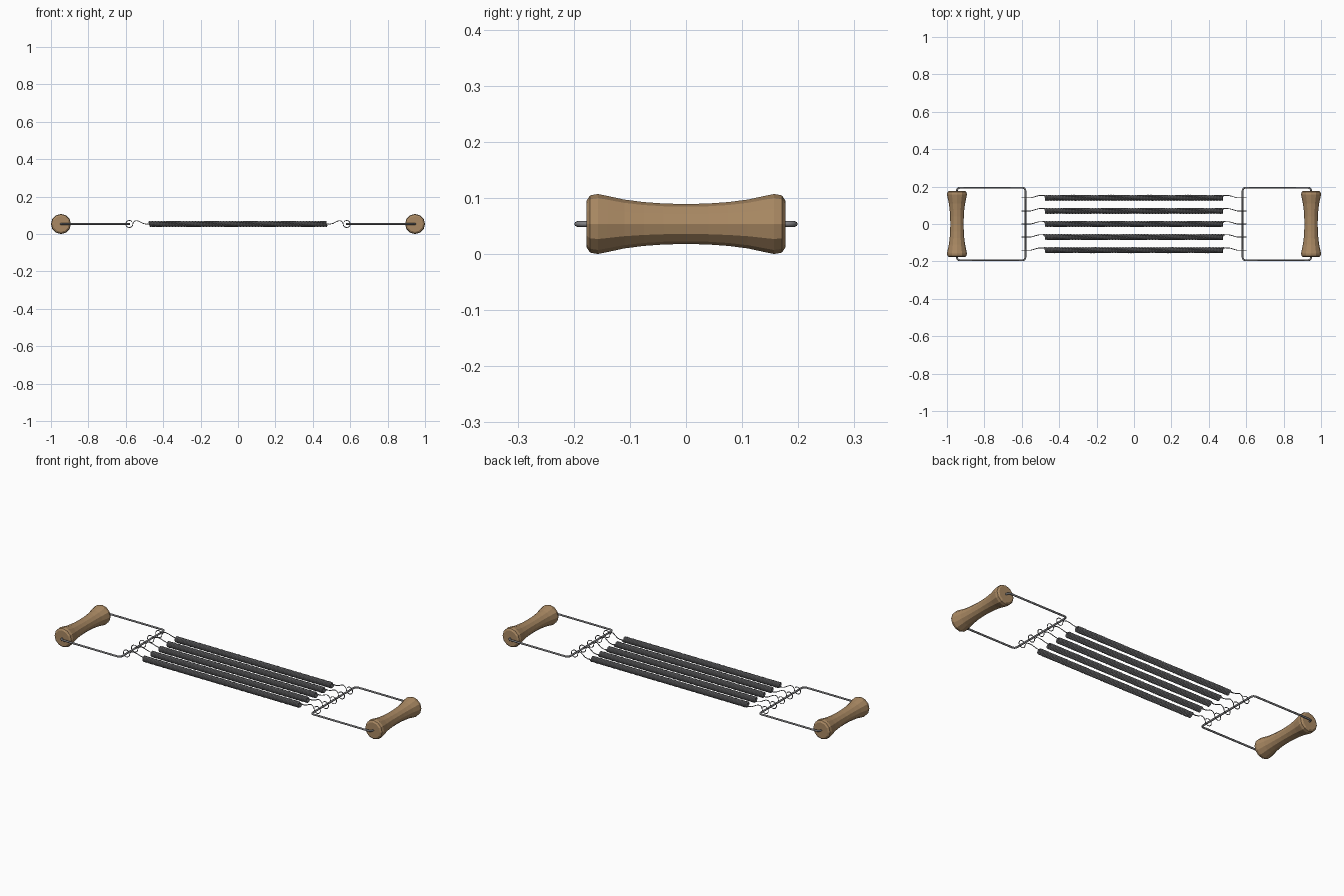
import bpy, bmesh, math
from mathutils import Vector

if "Cube" in bpy.data.objects:
    bpy.data.objects.remove(bpy.data.objects["Cube"])

ZC = 0.0535      # height of the common mid plane
HX = 0.9465      # handle axis distance from the middle


def material(name, rgb):
    m = bpy.data.materials.new(name)
    m.diffuse_color = (*rgb, 1)
    m.use_nodes = True
    m.node_tree.nodes["Principled BSDF"].inputs["Base Color"].default_value = m.diffuse_color
    return m


WOOD = material("wood", (0.40, 0.25, 0.125))
STEEL = material("grey steel", (0.22, 0.22, 0.23))


def add_mesh(name, bm, mat, smooth=False):
    me = bpy.data.meshes.new(name)
    bmesh.ops.recalc_face_normals(bm, faces=bm.faces)
    for f in bm.faces:
        f.smooth = smooth
    bm.to_mesh(me)
    bm.free()
    me.materials.append(mat)
    ob = bpy.data.objects.new(name, me)
    bpy.context.collection.objects.link(ob)
    return ob


def tube(name, pts, radius, sides, closed=False):
    """Sweep a round wire along a list of points; radius is a function of the point."""
    pts = [Vector(p) for p in pts]
    n = len(pts)
    bm = bmesh.new()
    rings, normal = [], Vector((0, 0, 1))
    for i, p in enumerate(pts):
        a = pts[i - 1] if closed or i else p
        b = pts[(i + 1) % n] if closed or i < n - 1 else p
        t = (b - a).normalized()
        normal = (normal - t * normal.dot(t)).normalized()
        side = t.cross(normal)
        r = radius(p)
        rings.append([bm.verts.new(p + r * (math.cos(k * math.tau / sides) * normal
                                            + math.sin(k * math.tau / sides) * side))
                      for k in range(sides)])
    for i in range(n if closed else n - 1):
        r0, r1 = rings[i], rings[(i + 1) % n]
        for k in range(sides):
            j = (k + 1) % sides
            bm.faces.new((r0[k], r0[j], r1[j], r1[k]))
    if not closed:
        bm.faces.new(rings[0])
        bm.faces.new(rings[-1])
    return add_mesh(name, bm, STEEL, True)


# Waisted wooden grips: half profile (distance along axis, radius)
half = [(0, 0.0355), (0.04, 0.0365), (0.075, 0.039), (0.11, 0.0435), (0.14, 0.050),
        (0.157, 0.0535), (0.171, 0.051), (0.177, 0.042)]
profile = [(-y, r) for y, r in reversed(half[1:])] + half


def handle(name, x):
    bm = bmesh.new()
    n = 12
    rings = [[bm.verts.new((x + r * math.cos(k * math.tau / n), y,
                            ZC + r * math.sin(k * math.tau / n))) for k in range(n)]
             for y, r in profile]
    for r0, r1 in zip(rings, rings[1:]):
        for k in range(n):
            j = (k + 1) % n
            bm.faces.new((r0[k], r0[j], r1[j], r1[k]))
    bm.faces.new(rings[0])
    bm.faces.new(rings[-1])
    add_mesh(name, bm, WOOD)


# Rounded rectangular wire frame passing through each grip
def frame(name, s):
    x0, x1, y1, c = 0.581, HX, 0.194, 0.016
    pts = []
    for cx, cy, start in ((x1 - c, y1 - c, 0), (x0 + c, y1 - c, 90),
                          (x0 + c, -y1 + c, 180), (x1 - c, -y1 + c, 270)):
        for k in range(5):
            a = math.radians(start + k * 22.5)
            pts.append((s * (cx + c * math.cos(a)), cy + c * math.sin(a), ZC))
    tube(name, pts, lambda p: 0.005, 8, True)


for s, tag in ((-1, "left"), (1, "right")):
    handle(tag + "_handle", s * HX)
    frame(tag + "_frame", s)

# Tightly wound spring with a thinner bent hook at each end around the frame bar
L, R, TURNS, STEP = 0.475, 0.0125, 120, 12
lead = [(0.49, 0.0125, -0.001), (0.508, 0.012, 0.003), (0.525, 0.008, 0.012),
        (0.540, 0.003, 0.018), (0.552, 0, 0.016), (0.561, 0, 0.006)]
loop = [(0.581 + 0.019 * math.cos(math.radians(a)), 0, 0.019 * math.sin(math.radians(a)))
        for a in range(200, 501, 25)]
hook = lead + loop
coil = []
for i in range(TURNS * STEP + 1):
    a = i * math.tau / STEP
    coil.append((-L + 2 * L * i / (TURNS * STEP), R * math.cos(a), R * math.sin(a)))
path = [(-x, y, z) for x, y, z in reversed(hook)] + coil + hook

spring = tube("spring_1", path, lambda p: 0.004 if abs(p.x) < 0.48 else 0.0022, 6)
spring.location = (0, -0.14, ZC)
for i in range(1, 5):
    ob = bpy.data.objects.new("spring_%d" % (i + 1), spring.data)
    ob.location = (0, -0.14 + 0.07 * i, ZC)
    bpy.context.collection.objects.link(ob)
